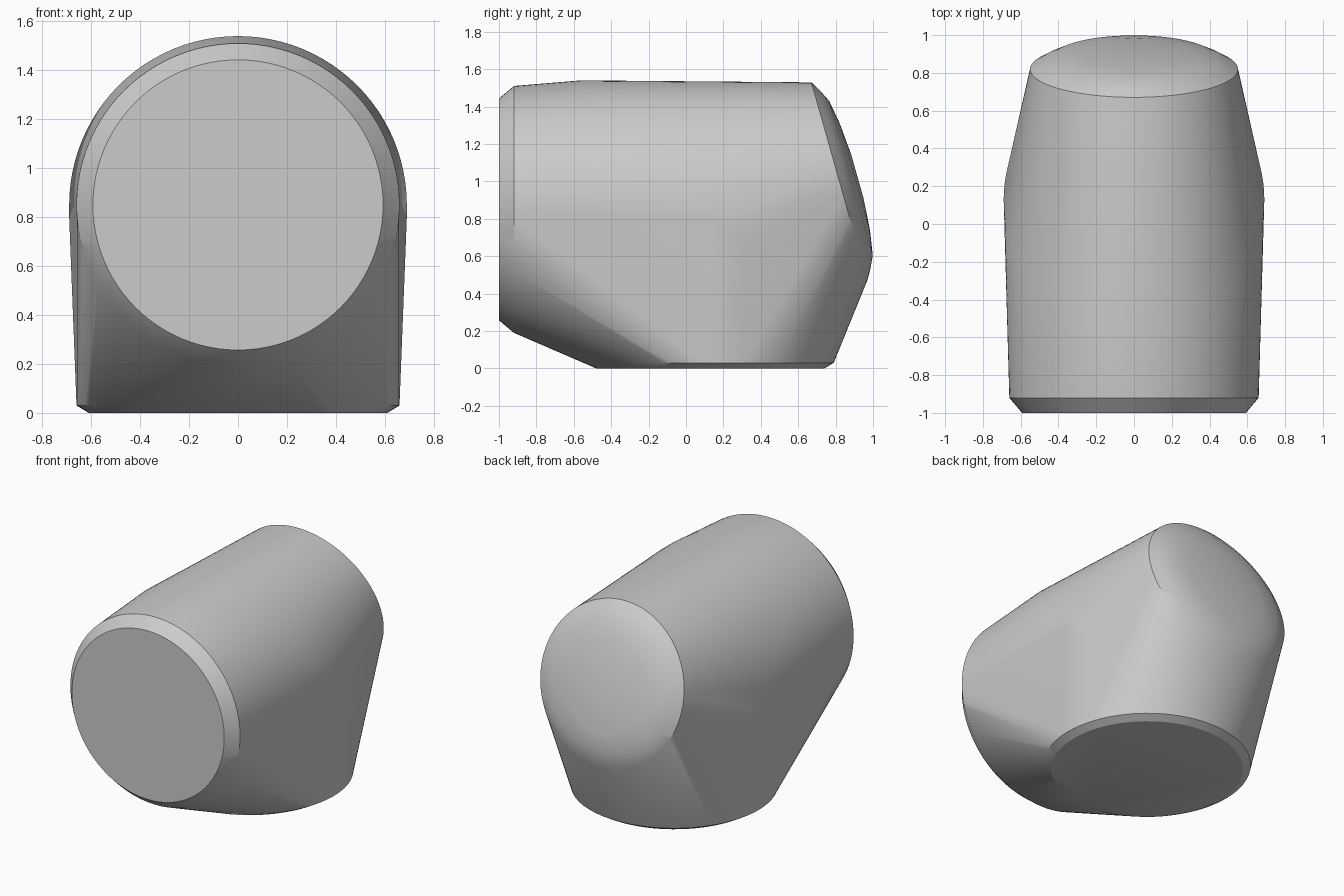
import bpy
import bmesh
import math
from mathutils import Vector

cube = bpy.data.objects.get("Cube")
if cube:
    bpy.data.objects.remove(cube, do_unlink=True)

SEGMENTS = 96
grey = bpy.data.materials.new("plain grey")
grey.use_nodes = True
colour = (0.6, 0.6, 0.6, 1)
grey.diffuse_color = colour
grey.node_tree.nodes["Principled BSDF"].inputs["Base Color"].default_value = colour

bm = bmesh.new()


def ring(centre, up, side_radius):
    """Ellipse in the plane of the x axis and the given up vector."""
    for i in range(SEGMENTS):
        a = math.tau * i / SEGMENTS
        bm.verts.new(Vector(centre) + Vector((side_radius * math.cos(a), 0, 0))
                     + Vector(up) * math.sin(a))


# Front mouth with its bevelled rim
for y, r in ((-1, 0.593), (-0.92, 0.66)):
    ring((0, y, 0.85), (0, 0, r), r)

# Slanted mitre where the front and lower pipes meet
ring((0, 0.13, 0.85), (0, -0.69, 0.69), 0.69)

# Lower pipe and its bevelled foot
for z, r in ((0.8, 0.69), (0.03, 0.66), (0, 0.61)):
    ring((0, 0.13, z), (0, r, 0), r)

# Shallow dome on the tilted rear end
axis = Vector((0, 0.963, 0.272)).normalized()
up = Vector((0, -axis.z, axis.y))
for r, height in ((0.55, 0), (0.5, 0.03), (0.43, 0.064), (0.3, 0.086), (0.12, 0.1)):
    ring(Vector((0, 0.82, 1.0)) + axis * height, up * r, r)

# Wrap all rings in one closed skin
bmesh.ops.convex_hull(bm, input=bm.verts[:])
inner = [v for v in bm.verts if not v.link_faces]
bmesh.ops.delete(bm, geom=inner, context='VERTS')
bmesh.ops.dissolve_limit(bm, angle_limit=math.radians(0.3),
                         verts=bm.verts[:], edges=bm.edges[:])
bmesh.ops.recalc_face_normals(bm, faces=bm.faces[:])

mesh = bpy.data.meshes.new("elbow_body")
bm.to_mesh(mesh)
bm.free()
mesh.materials.append(grey)
body = bpy.data.objects.new("elbow_body", mesh)
bpy.context.collection.objects.link(body)
bpy.context.view_layer.objects.active = body
body.select_set(True)
bpy.ops.object.shade_smooth_by_angle(angle=math.radians(30))
